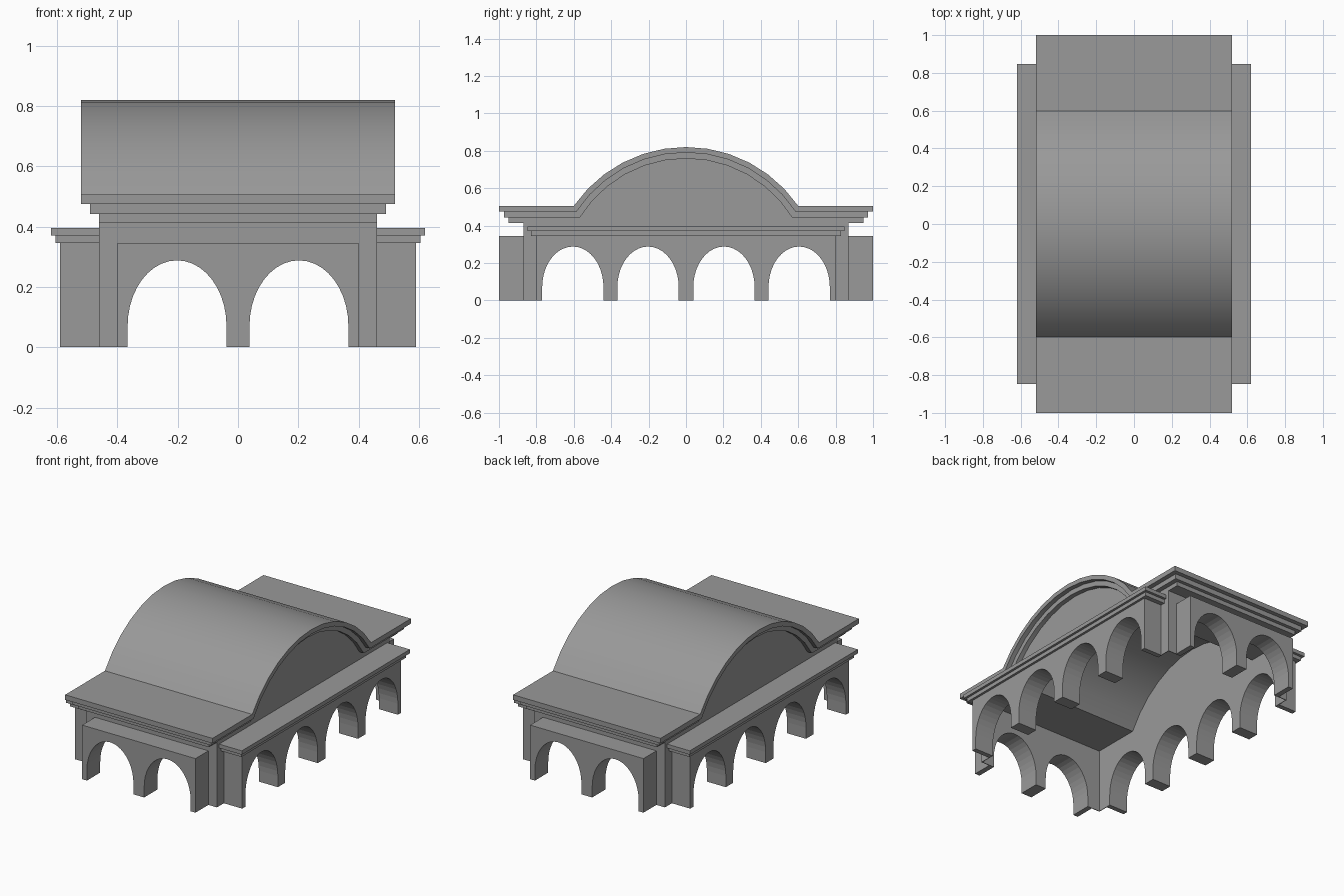
import bpy, bmesh
from math import sin, cos, pi, sqrt, atan2

cube = bpy.data.objects.get("Cube")
if cube:
    bpy.data.objects.remove(cube, do_unlink=True)

GREY = (0.32, 0.32, 0.32, 1)
stone = bpy.data.materials.new("grey_stone")
stone.use_nodes = True
stone.diffuse_color = GREY
stone.node_tree.nodes["Principled BSDF"].inputs["Base Color"].default_value = GREY


def prism(name, outline, axis, start, end, smooth=False):
    """Extrude a (horizontal, z) outline along the x or y axis."""
    bm = bmesh.new()

    def place(h, z, d):
        return (d, h, z) if axis == "x" else (h, d, z)
    near = [bm.verts.new(place(h, z, start)) for h, z in outline]
    far = [bm.verts.new(place(h, z, end)) for h, z in outline]
    bm.faces.new(near)
    bm.faces.new(far[::-1])
    for i in range(len(near)):
        j = (i + 1) % len(near)
        bm.faces.new((near[j], near[i], far[i], far[j]))
    bmesh.ops.recalc_face_normals(bm, faces=bm.faces)
    mesh = bpy.data.meshes.new(name)
    bm.to_mesh(mesh)
    bm.free()
    mesh.materials.append(stone)
    obj = bpy.data.objects.new(name, mesh)
    bpy.context.collection.objects.link(obj)
    if smooth:
        bpy.ops.object.select_all(action="DESELECT")
        obj.select_set(True)
        bpy.context.view_layer.objects.active = obj
        bpy.ops.object.shade_smooth_by_angle(angle=pi / 9)
    return obj


def arched_base(half, centres, radius=0.164, spring=0.07, top=0.288, steps=20):
    """Bottom edge of a wall from left to right, with arches open to the ground."""
    pts = [(-half, 0)]
    for c in centres:
        pts.append((c - radius, 0))
        for i in range(steps + 1):
            a = pi - pi * i / steps
            pts.append((c + radius * cos(a), spring + (top - spring) * sin(a)))
        pts.append((c + radius, 0))
    return pts + [(half, 0)]


def vault_line(half, radius, z, centre_z=0.091, steps=12):
    """Flat eave, round vault, flat eave, from left to right."""
    spread = atan2(sqrt(radius ** 2 - (z - centre_z) ** 2), z - centre_z)
    arc = []
    for i in range(steps + 1):
        a = spread * (2 * i / steps - 1)
        arc.append((radius * sin(a), centre_z + radius * cos(a)))
    return [(-half, z)] + arc + [(half, z)]


END_ARCHES = (-0.202, 0.202)
SIDE_ARCHES = (-0.605, -0.203, 0.203, 0.605)
BODY_X, BODY_Y, SKIN = 0.46, 0.87, 0.004
BLOCK_TOP = 0.345

# Roof: three stepped mouldings following the vault (half x, half y, radius, top z)
levels = [(0.52, 1.0, 0.729, 0.506), (0.49, 0.972, 0.70, 0.474),
          (BODY_X, 0.95, 0.668, 0.442), (0, 0, 0.643, 0.414)]
names = ("roof_shell", "middle_moulding", "lower_moulding")
for name, (wide, deep, radius, z), below in zip(names, levels, levels[1:]):
    upper = vault_line(deep, radius, z)
    lower = vault_line(deep, below[2], below[3])
    prism(name, upper + lower[::-1], "x", -wide, wide, smooth=True)

ceiling = vault_line(BODY_Y, levels[3][2], levels[3][3])
for sign, end, side in ((-1, "front", "right"), (1, "back", "left")):
    # End walls with projecting arcades
    base = arched_base(BODY_X, END_ARCHES)
    prism(end + "_wall", base + [(BODY_X, 0.414), (-BODY_X, 0.414)], "y",
          sign * BODY_Y, sign * (BODY_Y - SKIN))
    base = arched_base(0.40, END_ARCHES)
    prism(end + "_arcade", base + [(0.40, BLOCK_TOP), (-0.40, BLOCK_TOP)], "y",
          sign * BODY_Y, sign)

    # Side walls rising into the vault ends, with projecting arcades
    base = arched_base(BODY_Y, SIDE_ARCHES)
    prism(side + "_wall", base + ceiling[::-1], "x",
          sign * BODY_X, sign * (BODY_X - SKIN))
    base = arched_base(0.80, SIDE_ARCHES)
    prism(side + "_arcade", base + [(0.80, BLOCK_TOP), (-0.80, BLOCK_TOP)], "x",
          sign * BODY_X, sign * 0.59)

    # Stepped cornice over each side arcade
    for part, out, half, z0, z1 in (("lower", 0.605, 0.83, BLOCK_TOP, 0.37),
                                    ("upper", 0.62, 0.847, 0.37, 0.395)):
        prism(side + "_cornice_" + part,
              [(-half, z0), (half, z0), (half, z1), (-half, z1)], "x",
              sign * BODY_X, sign * out)
